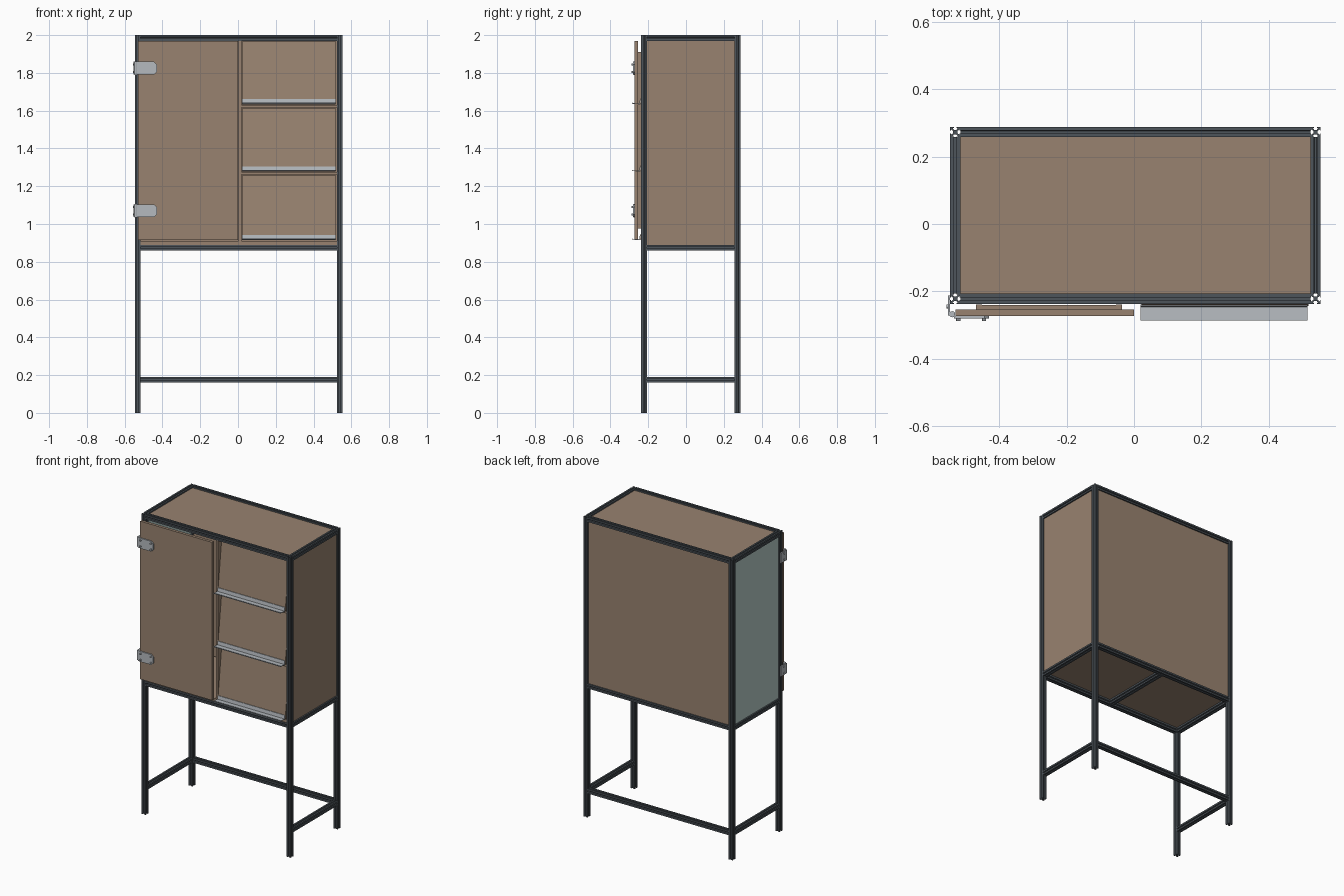
import bpy, bmesh, math

if "Cube" in bpy.data.objects:
    bpy.data.objects.remove(bpy.data.objects["Cube"])


def material(name, r, g, b):
    m = bpy.data.materials.new(name)
    m.diffuse_color = (r, g, b, 1)
    m.use_nodes = True
    m.node_tree.nodes["Principled BSDF"].inputs["Base Color"].default_value = m.diffuse_color
    return m


WOOD = material("brown board", 0.315, 0.225, 0.160)
FRAME = material("dark slate metal", 0.075, 0.090, 0.105)
METAL = material("light grey metal", 0.46, 0.49, 0.52)
GLASS = material("pale teal panel", 0.47, 0.60, 0.58)


def prism(name, pts, axis, lo, hi, mat):
    """Extrude a 2D outline along an axis (x: y,z  y: x,z  z: x,y)."""
    place = {"x": lambda u, v, l: (l, u, v),
             "y": lambda u, v, l: (u, l, v),
             "z": lambda u, v, l: (u, v, l)}[axis]
    bm = bmesh.new()
    a = [bm.verts.new(place(u, v, lo)) for u, v in pts]
    b = [bm.verts.new(place(u, v, hi)) for u, v in pts]
    bm.faces.new(a)
    bm.faces.new(b[::-1])
    n = len(pts)
    for i in range(n):
        j = (i + 1) % n
        bm.faces.new((a[i], b[i], b[j], a[j]))
    bmesh.ops.recalc_face_normals(bm, faces=bm.faces)
    me = bpy.data.meshes.new(name)
    bm.to_mesh(me)
    bm.free()
    me.materials.append(mat)
    ob = bpy.data.objects.new(name, me)
    bpy.context.collection.objects.link(ob)
    return ob


def box(name, x0, x1, y0, y1, z0, z1, mat):
    return prism(name, [(x0, y0), (x1, y0), (x1, y1), (x0, y1)], "z", z0, z1, mat)


def disc(name, u, v, r, axis, lo, hi, mat, n=16):
    pts = [(u + r * math.cos(2 * math.pi * i / n), v + r * math.sin(2 * math.pi * i / n))
           for i in range(n)]
    ob = prism(name, pts, axis, lo, hi, mat)
    bpy.ops.object.select_all(action="DESELECT")
    ob.select_set(True)
    bpy.context.view_layer.objects.active = ob
    bpy.ops.object.shade_smooth_by_angle()
    return ob


S = 0.015  # half width of the slotted bars


def bar(name, axis, u, v, lo, hi):
    """Square bar with a T-shaped groove on all four sides."""
    side = [(-S, S), (-0.004, S), (-0.004, 0.0128), (-0.008, 0.0128), (-0.0035, 0.0065),
            (0.0035, 0.0065), (0.008, 0.0128), (0.004, 0.0128), (0.004, S)]
    pts = []
    for _ in range(4):
        pts += [(u + a, v + b) for a, b in side]
        side = [(b, -a) for a, b in side]
    return prism(name, pts, axis, lo, hi, FRAME)


# Frame: post centres
XL, XR, YF, YB = -0.531, 0.539, -0.222, 0.273
for xn, x in (("left", XL), ("right", XR)):
    for yn, y in (("front", YF), ("back", YB)):
        bar(f"{yn}_{xn}_post", "z", x, y, 0, 2)

# Rails: leg brace, cabinet base, cabinet top (no front leg brace)
for level, z in (("leg", 0.175), ("base", 0.875), ("top", 1.985)):
    for xn, x in (("left", XL), ("right", XR)):
        bar(f"{level}_{xn}_rail", "y", x, z, YF + S, YB - S)
    bar(f"{level}_back_rail", "x", YB, z, XL + S, XR - S)
    if level != "leg":
        bar(f"{level}_front_rail", "x", YF, z, XL + S, XR - S)
bar("base_middle_rail", "y", 0.004, 0.875, YF + S, YB - S)

# Panels held in the frame
IX0, IX1, IY0, IY1 = XL + S, XR - S, YF + S, YB - S
box("back_panel", IX0, IX1, YB - 0.003, YB + 0.006, 0.89, 1.97, WOOD)
box("right_panel", XR - 0.003, XR + 0.006, IY0, IY1, 0.89, 1.97, WOOD)
box("left_panel", XL - 0.006, XL + 0.003, IY0, IY1, 0.89, 1.97, GLASS)
box("top_panel", IX0, IX1, IY0, IY1, 1.982, 1.991, WOOD)
box("floor_board", IX0, IX1, -0.232, IY1, 0.89, 0.910, WOOD)

# Inner divider and shelves
box("divider", 0.002, 0.018, -0.234, IY1, 0.91, 1.97, WOOD)
for i, z in enumerate((1.262, 1.617)):
    box(f"shelf_{i + 1}", 0.018, IX1, -0.232, IY1, z, z + 0.014, WOOD)

# Sloping flaps with a grey handle lip along the lower edge
for i, (z0, z1) in enumerate(((0.918, 1.256), (1.281, 1.612), (1.637, 1.965))):
    yb, yt = -0.243, -0.203
    prism(f"flap_{i + 1}", [(yb, z0), (yt, z1), (yt + 0.015, z1), (yb + 0.015, z0)],
          "x", 0.022, 0.518, WOOD)
    prism(f"flap_handle_{i + 1}",
          [(yb + 0.001, z0 - 0.004), (-0.287, z0), (-0.287, z0 + 0.006), (-0.284, z0 + 0.006),
           (-0.284, z0 + 0.003), (yb - 0.004, z0 + 0.001), (yb - 0.001, z0 + 0.024),
           (yb + 0.004, z0 + 0.024)],
          "x", 0.020, 0.515, METAL)

# Door: outer leaf, backing frame and inset
box("door_leaf", -0.53, 0.0, -0.273, -0.254, 0.915, 1.968, WOOD)
X0, X1, Z0, Z1 = -0.47, -0.035, 0.975, 1.91
box("door_back_left", X0, X0 + 0.018, -0.254, -0.239, Z0, Z1, WOOD)
box("door_back_right", X1 - 0.018, X1, -0.254, -0.239, Z0, Z1, WOOD)
box("door_back_inset", X0 + 0.018, X1 - 0.018, -0.254, -0.241, Z0, Z1, WOOD)

# Hinges
for n, z in (("lower", 1.07), ("upper", 1.825)):
    h, c = 0.034, 0.014
    prism(f"{n}_hinge_plate",
          [(-0.535, z - h), (-0.43 - c, z - h), (-0.43, z - h + c), (-0.43, z + h - c),
           (-0.43 - c, z + h), (-0.535, z + h)],
          "y", -0.281, -0.273, METAL)
    disc(f"{n}_hinge_barrel", -0.540, -0.268, 0.009, "z", z - 0.036, z + 0.036, METAL)
    box(f"{n}_hinge_side_leaf", -0.553, -0.546, -0.272, -0.212, z - h, z + h, METAL)
    for k, dx in enumerate((-0.522, -0.445)):
        for m, dz in enumerate((-0.02, 0.02)):
            disc(f"{n}_hinge_screw_{k}{m}", dx, z + dz, 0.006, "y", -0.288, -0.281, METAL, 12)
    for m, dz in enumerate((-0.02, 0.02)):
        disc(f"{n}_hinge_side_screw_{m}", -0.245, z + dz, 0.006, "x", -0.557, -0.553, METAL, 12)
